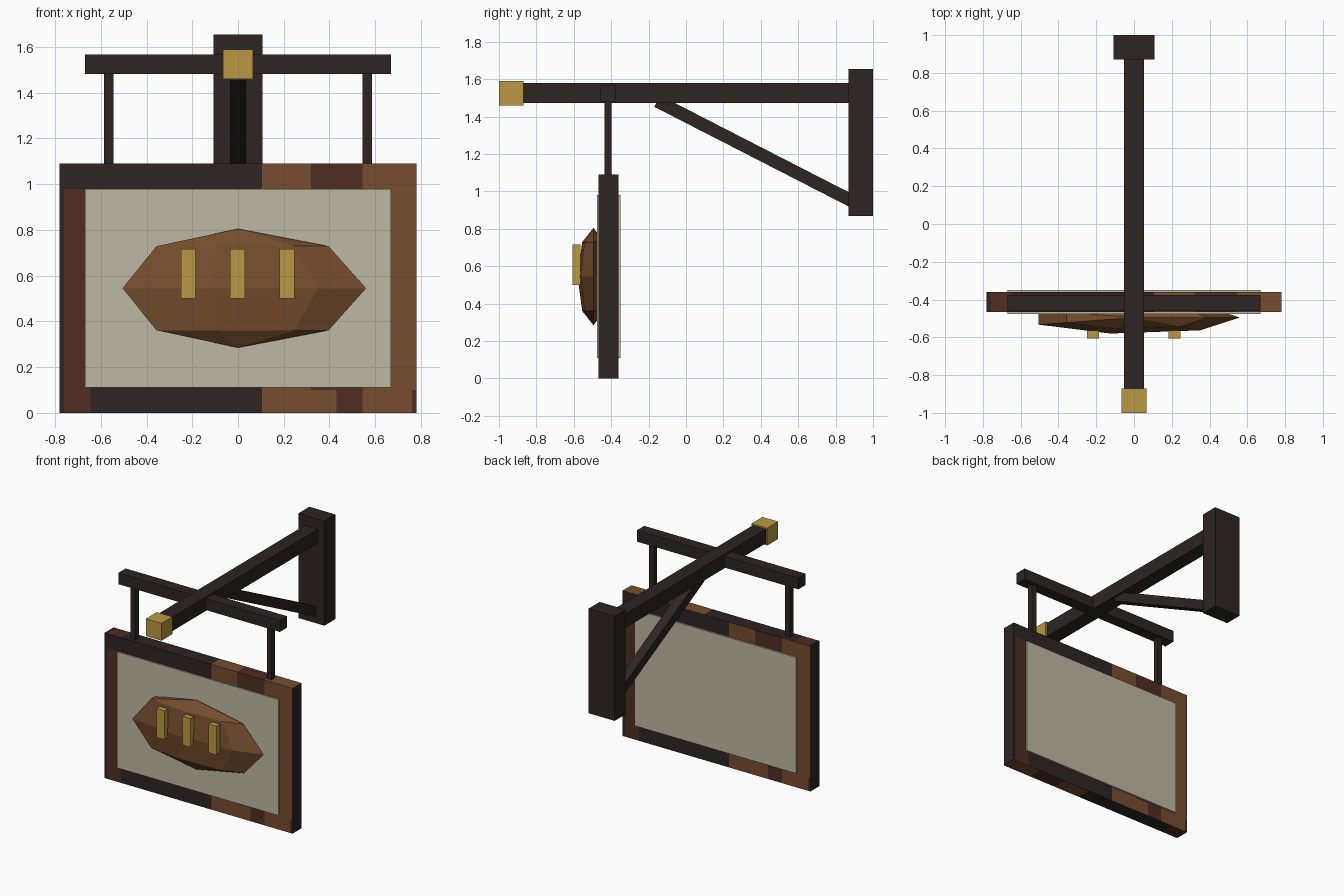
import bpy, bmesh
from math import sin, cos, pi, atan2, hypot
from mathutils import Vector, Matrix

cube = bpy.data.objects.get("Cube")
if cube:
    bpy.data.objects.remove(cube, do_unlink=True)


def material(name, r, g, b):
    lin = [((c / 255 + 0.055) / 1.055) ** 2.4 for c in (r, g, b)] + [1]
    m = bpy.data.materials.new(name)
    m.use_nodes = True
    m.diffuse_color = lin
    m.node_tree.nodes["Principled BSDF"].inputs["Base Color"].default_value = lin
    return m


dark = material("dark_wood", 46, 36, 36)
brown = material("brown_wood", 118, 77, 46)
red = material("red_wood", 80, 45, 36)
cream = material("parchment", 190, 184, 163)
gold = material("gold", 186, 153, 67)


def finish(name, bm, *mats):
    bmesh.ops.recalc_face_normals(bm, faces=bm.faces)
    me = bpy.data.meshes.new(name)
    bm.to_mesh(me)
    bm.free()
    for m in mats:
        me.materials.append(m)
    ob = bpy.data.objects.new(name, me)
    bpy.context.collection.objects.link(ob)
    return ob


def box_mesh(lo, hi):
    lo, hi = Vector(lo), Vector(hi)
    bm = bmesh.new()
    mat = Matrix.Translation((lo + hi) / 2) @ Matrix.Diagonal((*(hi - lo), 1))
    bmesh.ops.create_cube(bm, size=1, matrix=mat)
    return bm


def box(name, lo, hi, mat):
    return finish(name, box_mesh(lo, hi), mat)


# Wall bracket
box("wall_plate", (-0.108, 0.87, 0.87), (0.108, 1, 1.655), dark)
box("main_beam", (-0.054, -0.88, 1.474), (0.054, 0.88, 1.58), dark)
box("beam_cap", (-0.065, -1, 1.46), (0.065, -0.87, 1.59), gold)

# Diagonal brace under the beam
start, end = (-0.154, 1.483), (0.92, 0.932)
dy, dz = end[0] - start[0], end[1] - start[1]
brace = box("diagonal_brace", (-0.035, 0, -0.034), (0.035, hypot(dy, dz), 0.034), dark)
brace.data.transform(Matrix.Translation((0, *start)) @ Matrix.Rotation(atan2(dz, dy), 4, "X"))

# Cross bar and hangers
box("cross_bar", (-0.67, -0.461, 1.482), (0.67, -0.375, 1.567), dark)
for side, x in (("right", -0.565), ("left", 0.565)):
    box(side + "_hanger", (x - 0.02, -0.437, 1.08), (x + 0.02, -0.397, 1.49), dark)

# Sign frame, cut into planks of mixed wood
DARK, BROWN, RED = range(3)
bm = box_mesh((-0.78, -0.467, 0), (0.78, -0.361, 1.09))
cuts = [("x", s * x) for x in (0.105, 0.32, 0.43, 0.545, 0.645, 0.76) for s in (-1, 1)]
cuts += [("z", 0.1), ("z", 0.98)]
for axis, d in cuts:
    n = Vector((axis == "x", 0, axis == "z"))
    bmesh.ops.bisect_plane(bm, geom=bm.verts[:] + bm.edges[:] + bm.faces[:],
                           plane_co=n * d, plane_no=n)
bm.normal_update()


def plank(u, z, top):
    if u > 0.76 and z < 0.1:
        return RED
    if u > 0.105:
        return RED if (0.32 if top else 0.43) < u < 0.545 else BROWN
    return RED if -0.76 < u < -0.645 and z < 0.98 else DARK


for f in bm.faces:
    c = f.calc_center_median()
    if abs(f.normal.x) > 0.5:
        f.material_index = DARK
    elif abs(f.normal.z) > 0.5:
        f.material_index = plank(c.x, 0.5, True)
    else:
        u = -c.x if f.normal.y > 0 else c.x
        f.material_index = plank(u, c.z, c.z > 0.5)
finish("sign_frame", bm, dark, brown, red)

# Pale panel showing on both faces
box("sign_panel", (-0.67, -0.477, 0.11), (0.67, -0.349, 0.98), cream)

# Flattened faceted loaf
SIDES = 7
bm = bmesh.new()
rings = []
for k in (1, 2, 3):
    r, z = sin(k * pi / 4), 0.545 + 0.26 * cos(k * pi / 4)
    angles = [2 * pi * i / SIDES for i in range(SIDES)]
    rings.append([bm.verts.new((0.56 * r * cos(a), -0.495 - 0.087 * r * sin(a), z))
                  for a in angles])
top = bm.verts.new((0, -0.495, 0.805))
bottom = bm.verts.new((0, -0.495, 0.285))
for i in range(SIDES):
    j = (i + 1) % SIDES
    bm.faces.new((top, rings[0][i], rings[0][j]))
    bm.faces.new((bottom, rings[2][j], rings[2][i]))
    for a, b in zip(rings, rings[1:]):
        bm.faces.new((a[i], b[i], b[j], a[j]))
finish("bread_loaf", bm, brown)

# Score marks on the loaf
for name, x in (("right", -0.218), ("middle", -0.002), ("left", 0.214)):
    box(name + "_score_mark", (x - 0.032, -0.607, 0.5), (x + 0.032, -0.565, 0.717), gold)
